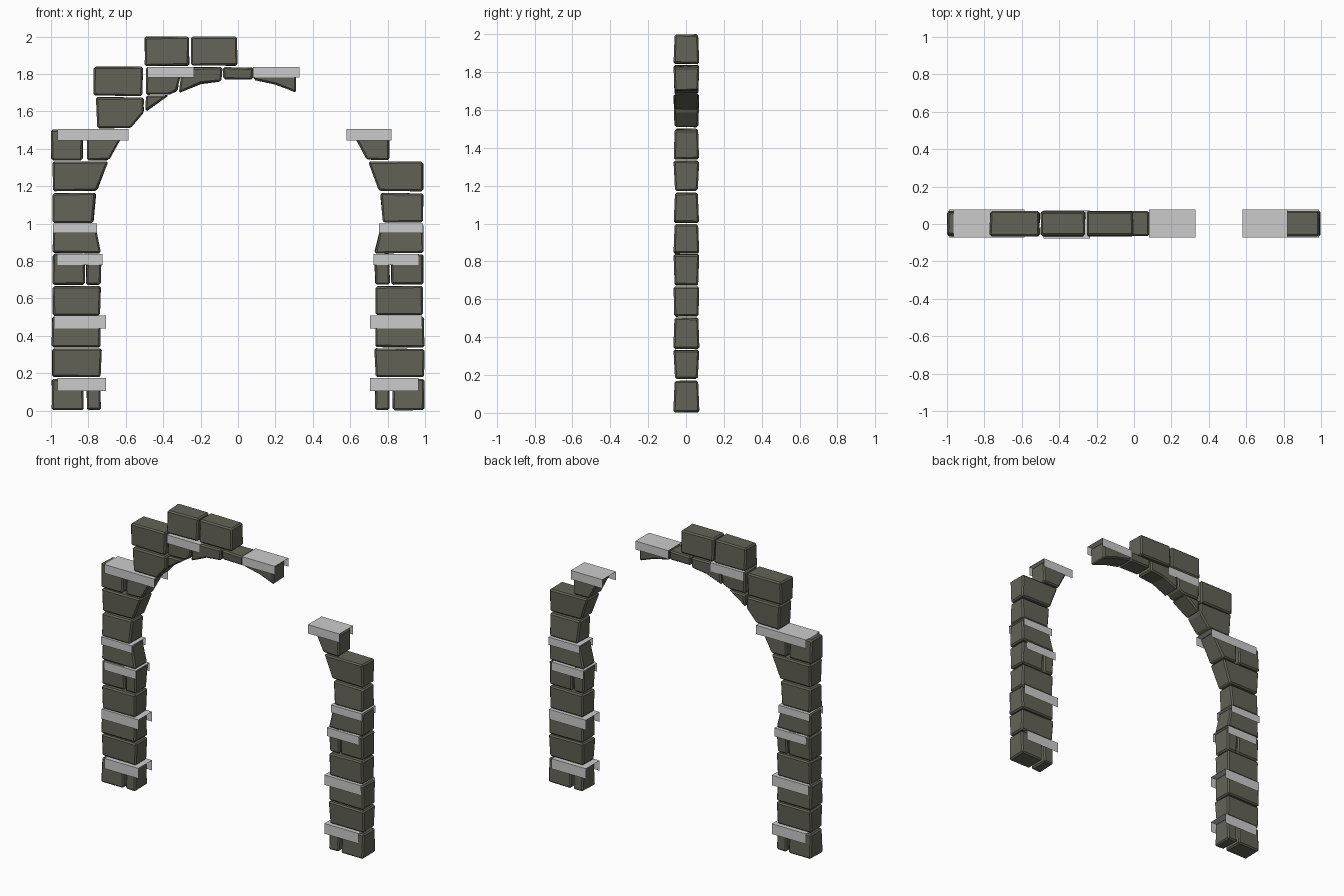
import bpy, bmesh, random

if "Cube" in bpy.data.objects:
    bpy.data.objects.remove(bpy.data.objects["Cube"])

random.seed(4)
stone = bpy.data.materials.new("stone")
stone.diffuse_color = (0.125, 0.125, 0.095, 1)
stone.use_nodes = True
stone.node_tree.nodes["Principled BSDF"].inputs["Base Color"].default_value = stone.diffuse_color


def make(name, bm):
    mesh = bpy.data.meshes.new(name)
    bm.to_mesh(mesh)
    bm.free()
    ob = bpy.data.objects.new(name, mesh)
    bpy.context.collection.objects.link(ob)
    return ob


def block(name, outline, low=0.066, high=0.066, side=1):
    """Stone with an (x, z) outline; half depth runs from low to high."""
    bm = bmesh.new()
    zs = [p[1] for p in outline]
    z0, z1 = min(zs), max(zs)
    rings = []
    for s in (-1, 1):
        ring = []
        for x, z in outline:
            d = low + (high - low) * (z - z0) / (z1 - z0)
            jx, jz = random.uniform(-.003, .003), random.uniform(-.003, .003)
            ring.append(bm.verts.new((side * x + jx, s * d + 0.002, z + jz)))
        rings.append(ring)
    n = len(outline)
    bm.faces.new(rings[0])
    bm.faces.new(rings[1][::-1])
    for i in range(n):
        j = (i + 1) % n
        bm.faces.new((rings[0][i], rings[0][j], rings[1][j], rings[1][i]))
    bmesh.ops.recalc_face_normals(bm, faces=bm.faces)
    ob = make(name, bm)
    ob.data.materials.append(stone)
    bev = ob.modifiers.new("worn_edges", 'BEVEL')
    bev.width = 0.009
    bev.segments = 1
    bev.angle_limit = 0.7
    return ob


def quad(xa, xb, z0, z1, xc=None, xd=None):
    return [(xa, z0), (xb, z0), (xb if xc is None else xc, z1),
            (xa if xd is None else xd, z1)]


def cover(name, x0, x1, z0, z1, y0=-0.071, y1=0.077):
    """Thin open strip draped over the wall: front, top and back sheets."""
    bm = bmesh.new()
    rows = [[bm.verts.new((x, y, z)) for x in (x0, x1)]
            for y, z in ((y0, z0), (y0, z1), (y1, z1), (y1, z0))]
    for a, b in zip(rows, rows[1:]):
        bm.faces.new((a[0], a[1], b[1], b[0]))
    return make(name, bm)


# Mirrored pillars, courses from the ground up
for side, tag in ((-1, "left"), (1, "right")):
    courses = [
        (quad(.995, .825, .005, .168), .069, .062),
        (quad(.81, .735, .005, .168), .069, .062),
        (quad(.995, .735, .18, .332, .73), .06, .068),
        (quad(.995, .735, .34, .502), .069, .063),
        (quad(.99, .735, .51, .665), .064, .068),
        (quad(.99, .82, .675, .838), .062, .068),
        (quad(.81, .735, .675, .838, .73), .062, .068),
        (quad(.99, .73, .842, .995, .765), .068, .062),
        (quad(.99, .775, 1.005, 1.163, .76), .067, .06),
        (quad(.99, .755, 1.175, 1.33, .695), .06, .068),
        (quad(.81, .69, 1.34, 1.495, .605), .067, .062),
    ]
    for i, (outline, lo, hi) in enumerate(courses):
        block(f"{tag}_pillar_stone_{i}", outline, lo, hi, side)
    for i, (a, b, z0, z1) in enumerate(((.965, .705, .105, .175),
                                        (.985, .705, .44, .508),
                                        (.965, .725, .78, .838),
                                        (.99, .755, .95, 1.002))):
        cover(f"{tag}_pillar_cover_{i}", side * a, side * b, z0, z1)

# Upper stones left standing on the broken arch
block("left_shoulder_stone", quad(-.998, -.83, 1.34, 1.5), .067, .06)
upper = [
    [(-.753, 1.51), (-.575, 1.51), (-.505, 1.595), (-.505, 1.675), (-.757, 1.675)],
    quad(-.77, -.51, 1.683, 1.837),
    [(-.495, 1.598), (-.37, 1.685), (-.49, 1.685)],
    [(-.493, 1.69), (-.365, 1.69), (-.325, 1.71), (-.31, 1.78), (-.31, 1.835), (-.493, 1.835)],
    [(-.315, 1.70), (-.2, 1.748), (-.09, 1.763), (-.085, 1.835), (-.3, 1.835)],
    quad(-.08, .08, 1.77, 1.835),
    [(.085, 1.768), (.2, 1.745), (.31, 1.70), (.31, 1.825), (.085, 1.833)],
]
for i, outline in enumerate(upper):
    block(f"arch_stone_{i}", outline, .063, .068)
block("top_stone_left", quad(-.497, -.262, 1.845, 1.998), .068, .062)
block("top_stone_right", quad(-.25, -.003, 1.845, 1.998), .068, .062)

# Strips over the upper courses
cover("left_shoulder_cover", -.965, -.585, 1.445, 1.505)
cover("right_shoulder_cover", .58, .82, 1.445, 1.505)
cover("arch_cover_left", -.485, -.235, 1.78, 1.838, -.077, .072)
cover("arch_cover_right", .08, .33, 1.78, 1.838)
